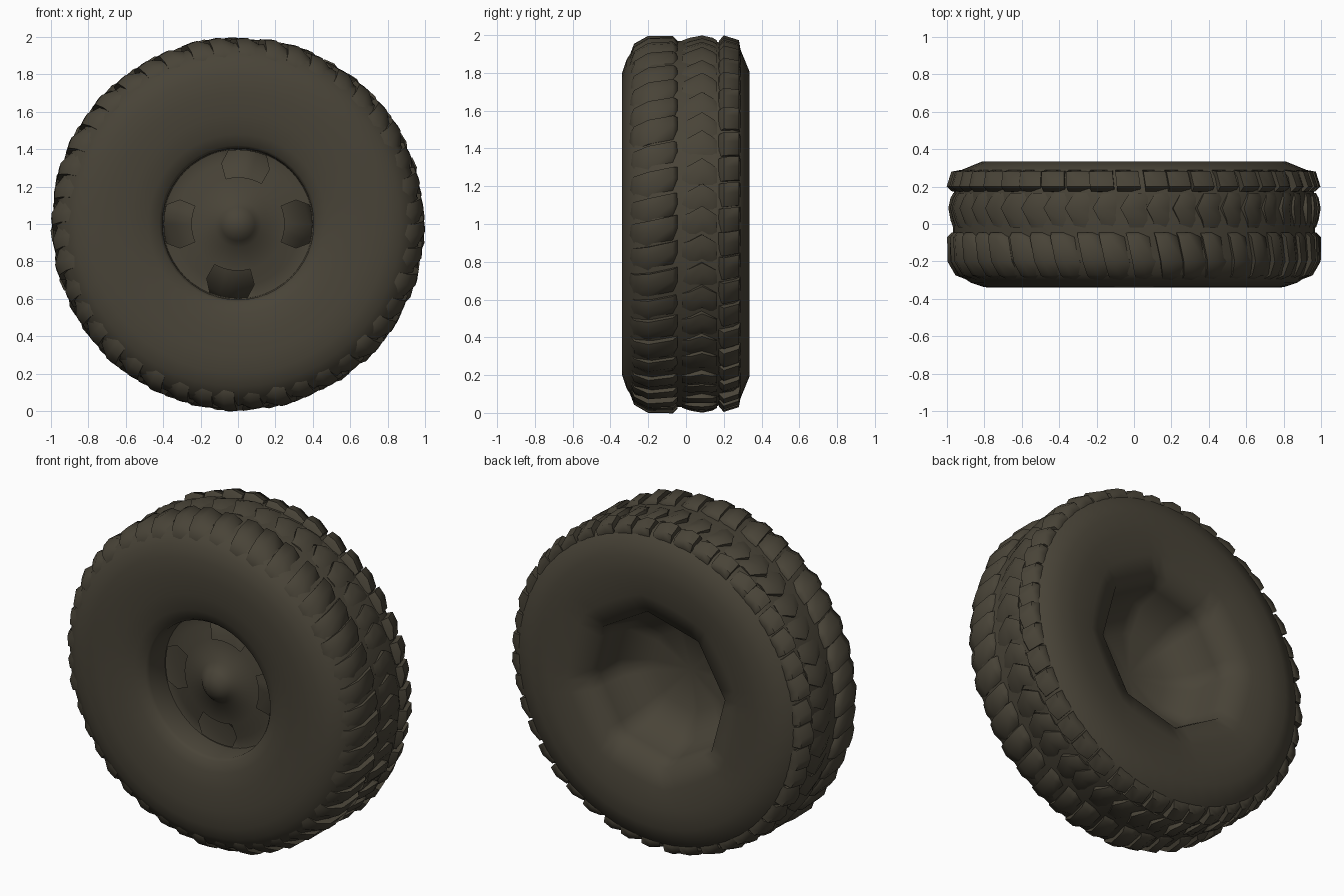
import bpy, bmesh, math, random

if "Cube" in bpy.data.objects:
    bpy.data.objects.remove(bpy.data.objects["Cube"])

random.seed(4)
CZ = 1.0                      # axle height
SEG = 48

rubber = bpy.data.materials.new("dark olive rubber")
rubber.diffuse_color = (0.066, 0.057, 0.039, 1)
rubber.use_nodes = True
rubber.node_tree.nodes["Principled BSDF"].inputs["Base Color"].default_value = rubber.diffuse_color


def polar(r, y, a):
    return (r * math.cos(a), y, CZ + r * math.sin(a))


def finish(bm, name, angle):
    me = bpy.data.meshes.new(name)
    bm.to_mesh(me)
    bm.free()
    ob = bpy.data.objects.new(name, me)
    bpy.context.collection.objects.link(ob)
    me.materials.append(rubber)
    bpy.ops.object.select_all(action='DESELECT')
    ob.select_set(True)
    bpy.context.view_layer.objects.active = ob
    bpy.ops.object.shade_smooth_by_angle(angle=math.radians(angle))
    return ob


def octagon(a):
    """Radius factor that turns a circle into a slightly turned eight-sided outline."""
    a += math.radians(7.5)
    return math.cos(math.pi / 8) / math.cos(a % (math.pi / 4) - math.pi / 8)


def lathe(name, profile, angle=40, gap=None):
    """Spin (y, r, octagon amount) points about the axle; gap(ring, seg) opens cells."""
    bm = bmesh.new()
    rings = []
    for y, r, k in profile:
        if r == 0:
            rings.append([bm.verts.new((0, y, CZ))] * SEG)
            continue
        ring = []
        for j in range(SEG):
            a = 2 * math.pi * j / SEG
            ring.append(bm.verts.new(polar(r * (1 + k * (octagon(a) - 1)), y, a)))
        rings.append(ring)
    for i in range(len(rings) - 1):
        for j in range(SEG):
            n = (j + 1) % SEG
            quad = [rings[i][j], rings[i + 1][j], rings[i + 1][n], rings[i][n]]
            kind = gap(i, j) if gap else "solid"
            if kind == "open":
                continue
            if kind == "start":
                quad = quad[:3]
            elif kind == "end":
                quad = quad[1:]
            bm.faces.new(list(dict.fromkeys(quad)))
    return finish(bm, name, angle)


# Tyre carcass, from the front rim lip round to the deep bowl in the back
lathe("tyre", [
    (-0.13, 0.40, 0), (-0.27, 0.405, 0), (-0.29, 0.42, 0), (-0.315, 0.48, 0),
    (-0.335, 0.58, 0), (-0.34, 0.70, 0), (-0.338, 0.80, 0), (-0.315, 0.87, 0),
    (-0.27, 0.94, 0), (-0.18, 0.97, 0), (0.15, 0.965, 0), (0.25, 0.95, 0),
    (0.29, 0.92, 0), (0.335, 0.81, 0), (0.335, 0.70, 0), (0.325, 0.58, 0.5),
    (0.285, 0.465, 1), (0.20, 0.44, 1), (0.06, 0.40, 1), (-0.03, 0.25, 1),
    (-0.05, 0, 0)], 85)


# Recessed wheel disc with four tapered openings and a domed centre
def opening(i, j):
    if i not in (4, 5, 6):
        return "solid"
    for centre in (0, 11, 24, 35):
        k = (j - centre + 3) % SEG
        if k < 6:
            if i == 6 and k in (0, 5):        # cut corners next to the rim
                return "start" if k == 0 else "end"
            return "open"
    return "solid"


lathe("wheel_disc", [
    (-0.255, 0, 0), (-0.247, 0.05, 0), (-0.215, 0.09, 0), (-0.175, 0.125, 0),
    (-0.155, 0.25, 0), (-0.145, 0.29, 0), (-0.138, 0.335, 0), (-0.128, 0.395, 0),
    (-0.13, 0.40, 0)], 60, opening)


def tread_row(name, count, profile, phase, fill, tilt):
    """Ring of wedge blocks; profile points are (y, r, depth, angular skew)."""
    bm = bmesh.new()
    step = 2 * math.pi / count
    for b in range(count):
        a0 = (b + phase) * step
        lift = random.uniform(-0.008, 0.004)
        jit = random.uniform(-0.10, 0.10) * step
        cols = []
        for t, drop in ((0, tilt), (0.55, 0), (1, tilt * 0.2)):
            top, low = [], []
            for y, r, d, s in profile:
                a = a0 + jit + step * (t * fill + s)
                top.append(bm.verts.new(polar(r + lift - drop, y, a)))
                low.append(bm.verts.new(polar(r - d - 0.03, y * 0.93, a)))
            cols.append((top, low))
        n = len(profile)
        for c in range(2):
            (t0, l0), (t1, l1) = cols[c], cols[c + 1]
            for i in range(n - 1):
                bm.faces.new((t0[i], t0[i + 1], t1[i + 1], t1[i]))
            bm.faces.new((t0[0], t1[0], l1[0], l0[0]))
            bm.faces.new((t0[-1], l0[-1], l1[-1], t1[-1]))
        for (tp, lw), flip in ((cols[0], False), (cols[2], True)):
            for i in range(n - 1):
                q = (tp[i], lw[i], lw[i + 1], tp[i + 1])
                bm.faces.new(q[::-1] if flip else q)
    finish(bm, name, 62)


# Wide front blocks that melt into the shoulder
tread_row("front_tread_blocks", 44, [
    (-0.300, 0.890, 0.04, -0.05), (-0.275, 0.957, 0.05, 0.0), (-0.20, 1.0, 0.05, 0.1),
    (-0.07, 1.0, 0.05, 0.3), (-0.045, 0.975, 0.03, 0.35)], 0.0, 0.94, 0.034)

# Arrow-shaped middle blocks
tread_row("middle_tread_blocks", 44, [
    (-0.02, 0.972, 0.03, 0.0), (0.02, 0.986, 0.04, 0.1), (0.085, 0.998, 0.05, 0.35),
    (0.14, 0.986, 0.05, 0.12), (0.165, 0.972, 0.04, 0.0)], 0.3, 0.94, 0.028)

# Narrow back shoulder blocks
tread_row("back_tread_blocks", 44, [
    (0.175, 0.972, 0.03, 0.0), (0.20, 1.0, 0.05, 0.0), (0.28, 0.975, 0.05, 0.08),
    (0.288, 0.93, 0.03, 0.1)], 0.75, 0.9, 0.026)
